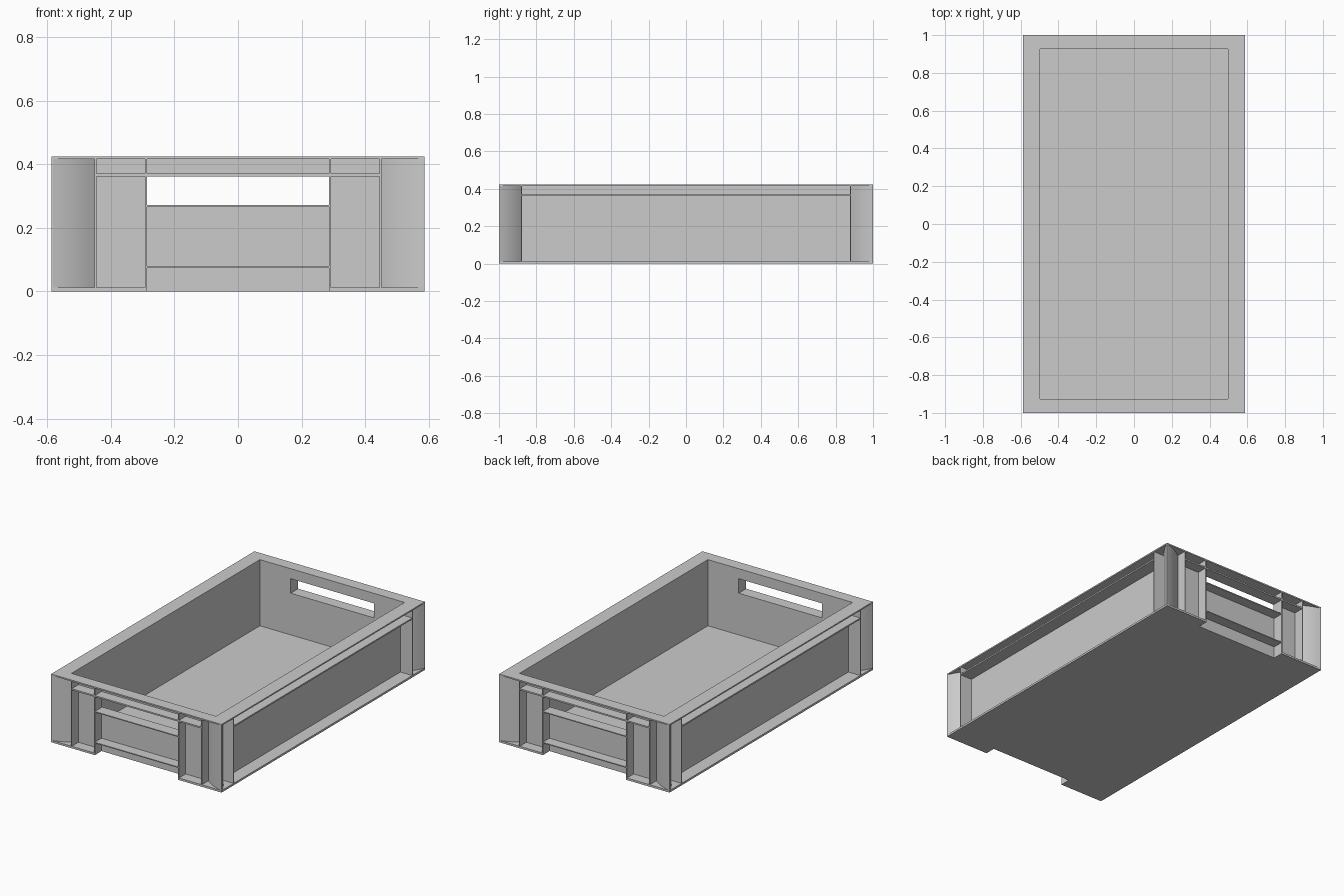
import bpy, bmesh, math
from mathutils import Vector

if "Cube" in bpy.data.objects:
    bpy.data.objects.remove(bpy.data.objects["Cube"])

X, Y, H = 0.587, 1.0, 0.4245      # outer half sizes and height
IX, IY = 0.498, 0.927             # inside of the walls
WX, WY = 0.505, 0.934             # outside of the walls
FLOOR, RIM = 0.0125, 0.416        # top of floor, underside of rim
NX = 0.286                        # half width of handle bay


def finish(name, bm):
    bmesh.ops.recalc_face_normals(bm, faces=bm.faces)
    me = bpy.data.meshes.new(name)
    bm.to_mesh(me)
    bm.free()
    ob = bpy.data.objects.new(name, me)
    bpy.context.collection.objects.link(ob)
    return ob


def prism(name, pts, z0, z1):
    """Solid from a plan outline."""
    bm = bmesh.new()
    f = bm.faces.new([bm.verts.new((x, y, z0)) for x, y in pts])
    top = bmesh.ops.extrude_face_region(bm, geom=[f])["geom"]
    bmesh.ops.translate(bm, vec=(0, 0, z1 - z0),
                        verts=[v for v in top if isinstance(v, bmesh.types.BMVert)])
    return finish(name, bm)


def box(name, xs, ys, zs):
    return prism(name, [(xs[0], ys[0]), (xs[1], ys[0]), (xs[1], ys[1]), (xs[0], ys[1])], *zs)


def frame(name, outer, inner, d0, d1, place):
    """Rectangular plate with a rectangular opening; place maps (u, v, d) to xyz."""
    bm = bmesh.new()

    def loop(r, d):
        a, b, c, e = r
        return [bm.verts.new(place(u, v, d)) for u, v in ((a, c), (b, c), (b, e), (a, e))]
    loops = [loop(outer, d0), loop(inner, d0), loop(inner, d1), loop(outer, d1)]
    for k in range(4):
        p, q = loops[k], loops[(k + 1) % 4]
        for i in range(4):
            j = (i + 1) % 4
            bm.faces.new((p[i], p[j], q[j], q[i]))
    return finish(name, bm)


def arc(a, b, half, n=8):
    """Points from a to b along a shallow arc bowed to the right of travel by angle half."""
    a, b = Vector(a), Vector(b)
    d = b - a
    mid = (a + b) / 2 + Vector((d.y, -d.x)) * 0.5 * math.tan(half)
    return [tuple((1 - t) ** 2 * a + 2 * t * (1 - t) * mid + t * t * b)
            for t in (i / n for i in range(n + 1))]


# floor plate with a notch under each handle
quarter = [(X, Y), (NX, Y), (NX, WY)]
outline = (quarter + [(-x, y) for x, y in reversed(quarter)]
           + [(-x, -y) for x, y in quarter] + [(x, -y) for x, y in reversed(quarter)])
prism("floor", outline, 0, FLOOR)

# top rim
frame("top_rim", (-X, X, -Y, Y), (-IX, IX, -IY, IY), RIM, H, lambda u, v, d: (u, v, d))

for s, side in ((-1, "left"), (1, "right")):
    def sx(a, b):
        return tuple(sorted((s * a, s * b)))
    # long wall and its upper rib
    box(side + "_wall", sx(IX, WX), (-WY, WY), (FLOOR, RIM))
    box(side + "_upper_rib", sx(WX, X), (-0.88, 0.88), (0.362, 0.371))

for s, end in ((-1, "front"), (1, "back")):
    def sy(a, b):
        return tuple(sorted((s * a, s * b)))
    # end wall with the hand opening
    frame(end + "_wall", (-IX, IX, FLOOR, RIM), (-NX, NX, 0.272, 0.362), s * IY, s * WY,
          lambda u, v, d: (u, d, v))
    # horizontal ribs
    box(end + "_upper_rib", (-0.446, 0.446), sy(WY, Y), (0.362, 0.371))
    box(end + "_handle_shelf", (-NX, NX), sy(WY, Y), (0.266, 0.272))
    box(end + "_lower_rib", (-NX, NX), sy(WY, Y), (0.074, 0.080))
    for t, side in ((-1, "left"), (1, "right")):
        def tx(a, b):
            return tuple(sorted((t * a, t * b)))
        tag = end + "_" + side
        # vertical ribs
        box(tag + "_handle_rib", tx(NX, 0.293), sy(WY, Y), (0, RIM))
        box(tag + "_end_rib", tx(0.445, 0.451), sy(WY, Y), (FLOOR, RIM))
        box(tag + "_side_rib", tx(WX, X), sy(0.876, 0.882), (FLOOR, RIM))
        # hollow-curved corner post
        bow = math.radians(12)
        pts = arc((0.449, WY), (0.582, Y), -bow)
        pts = [p for p in pts] + [(X, Y)] + arc((X, 0.995), (WX, 0.88), -bow)
        pts += [(WX - 0.002, 0.88), (WX - 0.002, WY - 0.002), (0.449, WY - 0.002)]
        # bow must sink inwards on both faces
        post = prism(tag + "_corner_post", [(t * x, s * y) for x, y in pts], FLOOR, RIM)
        bpy.context.view_layer.objects.active = post
        post.select_set(True)
        bpy.ops.object.shade_smooth_by_angle(angle=math.radians(15))
        post.select_set(False)
